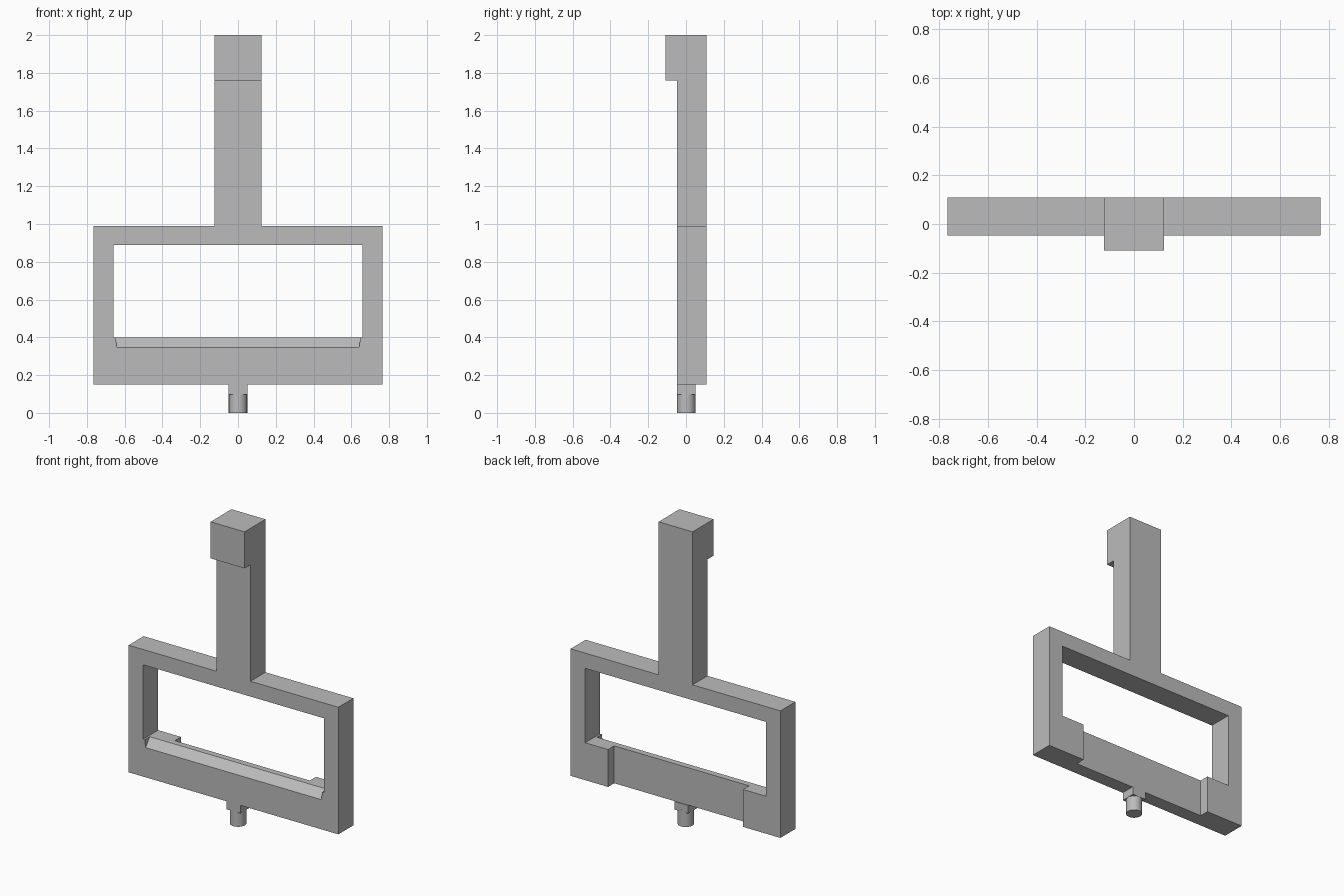
import bpy
import bmesh
from mathutils import Vector

cube = bpy.data.objects.get("Cube")
if cube:
    bpy.data.objects.remove(cube)

# Shared dimensions
FRONT, BACK = -0.047, 0.109      # frame depth
HEAD_FRONT = -0.109              # front of the thick head
BASE, SILL, LINTEL, SHOULDER = 0.151, 0.398, 0.889, 0.99
HALF_W, HALF_OPEN, HALF_ARM = 0.766, 0.66, 0.124

grey = bpy.data.materials.new("plain grey")
grey.use_nodes = True
GREY = (0.5, 0.5, 0.5, 1)
grey.diffuse_color = GREY
grey.node_tree.nodes["Principled BSDF"].inputs["Base Color"].default_value = GREY


def make_object(name, bm):
    bmesh.ops.recalc_face_normals(bm, faces=bm.faces)
    mesh = bpy.data.meshes.new(name)
    bm.to_mesh(mesh)
    bm.free()
    mesh.materials.append(grey)
    obj = bpy.data.objects.new(name, mesh)
    bpy.context.collection.objects.link(obj)
    return obj


def hull(name, points):
    bm = bmesh.new()
    for p in points:
        bm.verts.new(p)
    bmesh.ops.convex_hull(bm, input=bm.verts)
    bmesh.ops.dissolve_limit(bm, angle_limit=0.001, verts=bm.verts, edges=bm.edges)
    return make_object(name, bm)


def box(name, xs, ys, zs):
    return hull(name, [(x, y, z) for x in xs for y in ys for z in zs])


def cut(target, cutter):
    cutter.hide_render = True
    mod = target.modifiers.new(cutter.name, 'BOOLEAN')
    mod.operation = 'DIFFERENCE'
    mod.solver = 'EXACT'
    mod.object = cutter
    bpy.context.view_layer.objects.active = target
    bpy.ops.object.modifier_apply(modifier=mod.name)
    bpy.data.objects.remove(cutter)


# Frame and arm: one T-shaped outline extruded through the full depth
half = [(HALF_W, BASE), (HALF_W, SHOULDER), (HALF_ARM, SHOULDER), (HALF_ARM, 2)]
outline = half + [(-x, z) for x, z in reversed(half)]
bm = bmesh.new()
face = bm.faces.new([bm.verts.new((x, HEAD_FRONT, z)) for x, z in outline])
ext = bmesh.ops.extrude_face_region(bm, geom=[face])
bmesh.ops.translate(bm, vec=Vector((0, BACK - HEAD_FRONT, 0)),
                    verts=[v for v in ext["geom"] if isinstance(v, bmesh.types.BMVert)])
frame = make_object("frame_and_arm", bm)

# Everything under the head is thinner at the front
cut(frame, box("front_relief", (-1, 1), (-1, FRONT), (0, 1.759)))
# Window opening
cut(frame, box("opening", (-HALF_OPEN, HALF_OPEN), (-1, 1), (SILL, LINTEL)))
# Recess in the back of the lower bar, between the corner blocks
cut(frame, box("back_recess", (-0.493, 0.493), (0.045, 1), (0, SILL + 0.1)))
# Sloped front edge of the sill, with slightly flared ends
slope = [(-0.1, -0.053, 0.636), (0.1, 0.147, 0.658), (-0.1, 0.147, 0.658)]
cut(frame, hull("sill_slope", [(s * x, FRONT + y + (0.053 - 0.053), 0.347 + z)
                               for y, z, x in [(-0.053, -0.053, 0.636),
                                               (0.147, 0.147, 0.658),
                                               (-0.053, 0.147, 0.658)]
                               for s in (-1, 1)]))

# Square neck and round pin beneath the frame
box("neck", (-0.05, 0.05), (FRONT, 0.05), (0.098, BASE))
bm = bmesh.new()
bmesh.ops.create_cone(bm, cap_ends=True, segments=40, radius1=0.049, radius2=0.049, depth=0.11)
bmesh.ops.translate(bm, verts=bm.verts, vec=(0, 0.0015, 0.055))
pin = make_object("pin", bm)
bpy.ops.object.select_all(action='DESELECT')
pin.select_set(True)
bpy.context.view_layer.objects.active = pin
bpy.ops.object.shade_smooth_by_angle()
